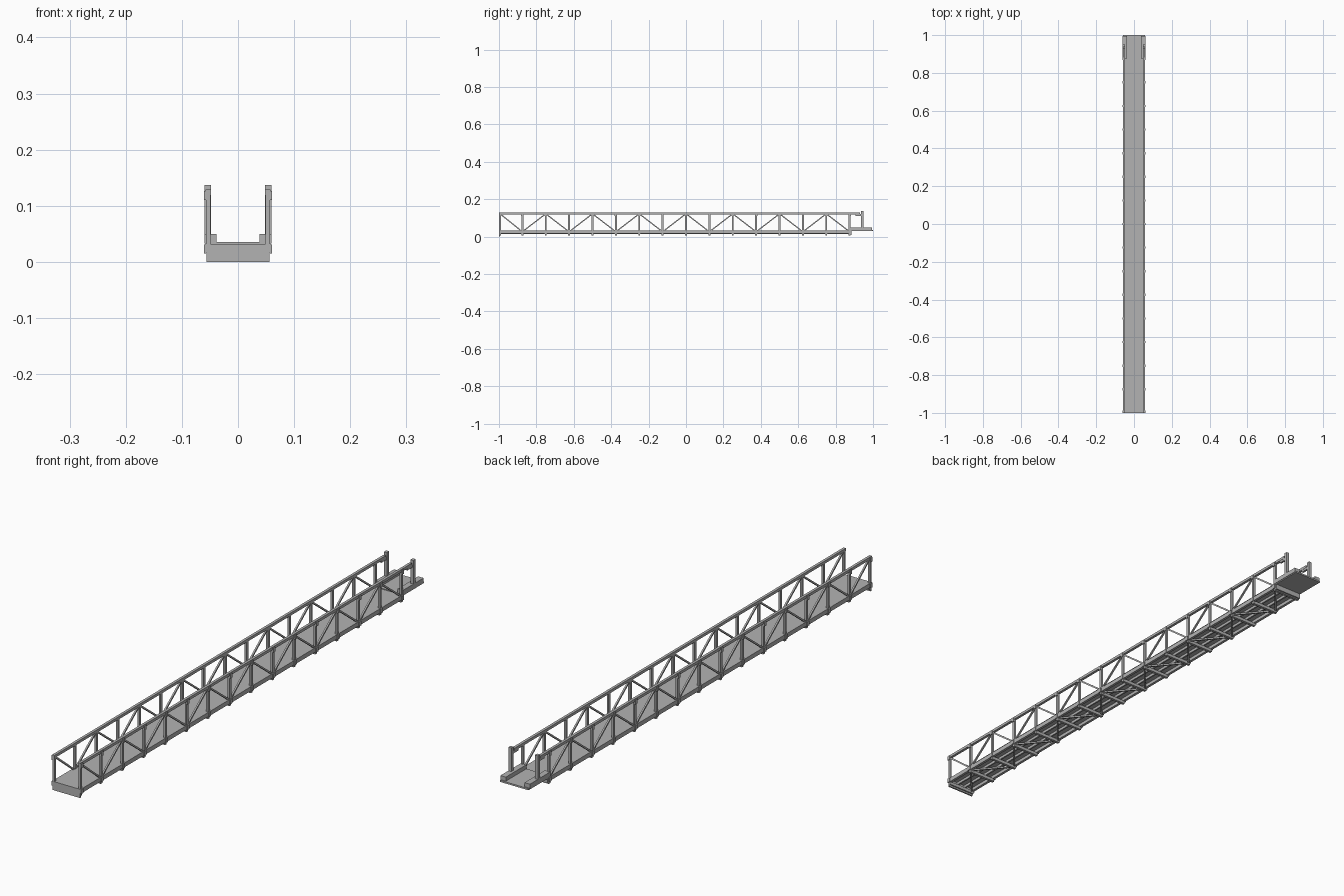
import bpy
from mathutils import Vector

if "Cube" in bpy.data.objects:
    bpy.data.objects.remove(bpy.data.objects["Cube"])

grey = bpy.data.materials.new("steel grey")
grey.diffuse_color = (0.45, 0.45, 0.45, 1)
grey.use_nodes = True
grey.node_tree.nodes["Principled BSDF"].inputs["Base Color"].default_value = grey.diffuse_color


def mesh_object(name, verts, faces):
    me = bpy.data.meshes.new(name)
    me.from_pydata(verts, [], faces)
    me.materials.append(grey)
    ob = bpy.data.objects.new(name, me)
    bpy.context.collection.objects.link(ob)
    return ob


FACES = [(0, 3, 2, 1), (4, 5, 6, 7), (0, 1, 5, 4), (1, 2, 6, 5), (2, 3, 7, 6), (3, 0, 4, 7)]


def box(name, x, y, z):
    """Box from (min, max) pairs."""
    v = [(a, b, c) for c in z for a, b in ((x[0], y[0]), (x[1], y[0]), (x[1], y[1]), (x[0], y[1]))]
    return mesh_object(name, v, FACES)


def beam(name, p, q, w, h):
    """Rectangular bar from p to q; w is its horizontal width."""
    p, q = Vector(p), Vector(q)
    d = (q - p).normalized()
    side = d.cross((0, 0, 1)).normalized() * w / 2
    up = side.cross(d).normalized() * h / 2
    v = [e + a * side + b * up for e in (p, q) for a, b in ((-1, -1), (1, -1), (1, 1), (-1, 1))]
    return mesh_object(name, v, FACES)


def mirrored(ob):
    """Repeat a part on the other side of the walkway."""
    m = ob.modifiers.new("Mirror", 'MIRROR')
    m.use_axis = (True, False, False)
    return ob


posts = [-0.994] + [-1 + 0.125 * k for k in range(1, 16)]
X = 0.053  # centre of each side truss

# Walkway deck and front end plate
box("deck", (-0.05, 0.05), (-0.999, 0.88), (0.028, 0.032))
box("front_end_plate", (-0.056, 0.056), (-1.0, -0.994), (0.0, 0.032))

# Chords of the side trusses
mirrored(box("top_rail", (0.048, 0.058), (-1.0, 0.93), (0.119, 0.129)))
mirrored(box("bottom_chord", (0.048, 0.058), (-1.0, 0.88), (0.016, 0.032)))

for i, y in enumerate(posts):
    # Posts with joint plates and a cross beam below
    mirrored(box("post", (0.049, 0.057), (y - 0.005, y + 0.005), (0.02, 0.125)))
    for z in (0.023, 0.118):
        mirrored(box("joint_plate", (0.057, 0.061), (y - 0.006, y + 0.006), (z - 0.008, z + 0.008)))
    box("cross_beam", (-0.056, 0.056), (y - 0.005, y + 0.005), (0.006, 0.018))
    if i == len(posts) - 1:
        break
    # Zigzag diagonals and floor bracing
    n = posts[i + 1]
    za, zb = (0.122, 0.026) if i % 2 == 0 else (0.026, 0.122)
    mirrored(beam("diagonal", (X, y, za), (X, n, zb), 0.006, 0.006))
    s = 1 if i % 2 == 0 else -1
    beam("floor_brace", (-s * X, y, 0.016), (s * X, n, 0.016), 0.006, 0.006)

# Long floor stringers
mirrored(box("floor_stringer", (0.014, 0.020), (-0.995, 0.88), (0.018, 0.028)))

# Rear landing with kerbs, support and gate posts
box("rear_landing", (-0.058, 0.058), (0.875, 1.0), (0.029, 0.035))
box("landing_support", (-0.056, 0.056), (0.87, 0.886), (0.01, 0.03))
mirrored(box("landing_kerb", (0.038, 0.060), (0.876, 0.995), (0.033, 0.050)))
mirrored(box("gate_post", (0.048, 0.060), (0.936, 0.949), (0.035, 0.137)))
mirrored(box("rail_bracket", (0.049, 0.057), (0.905, 0.937), (0.111, 0.121)))
